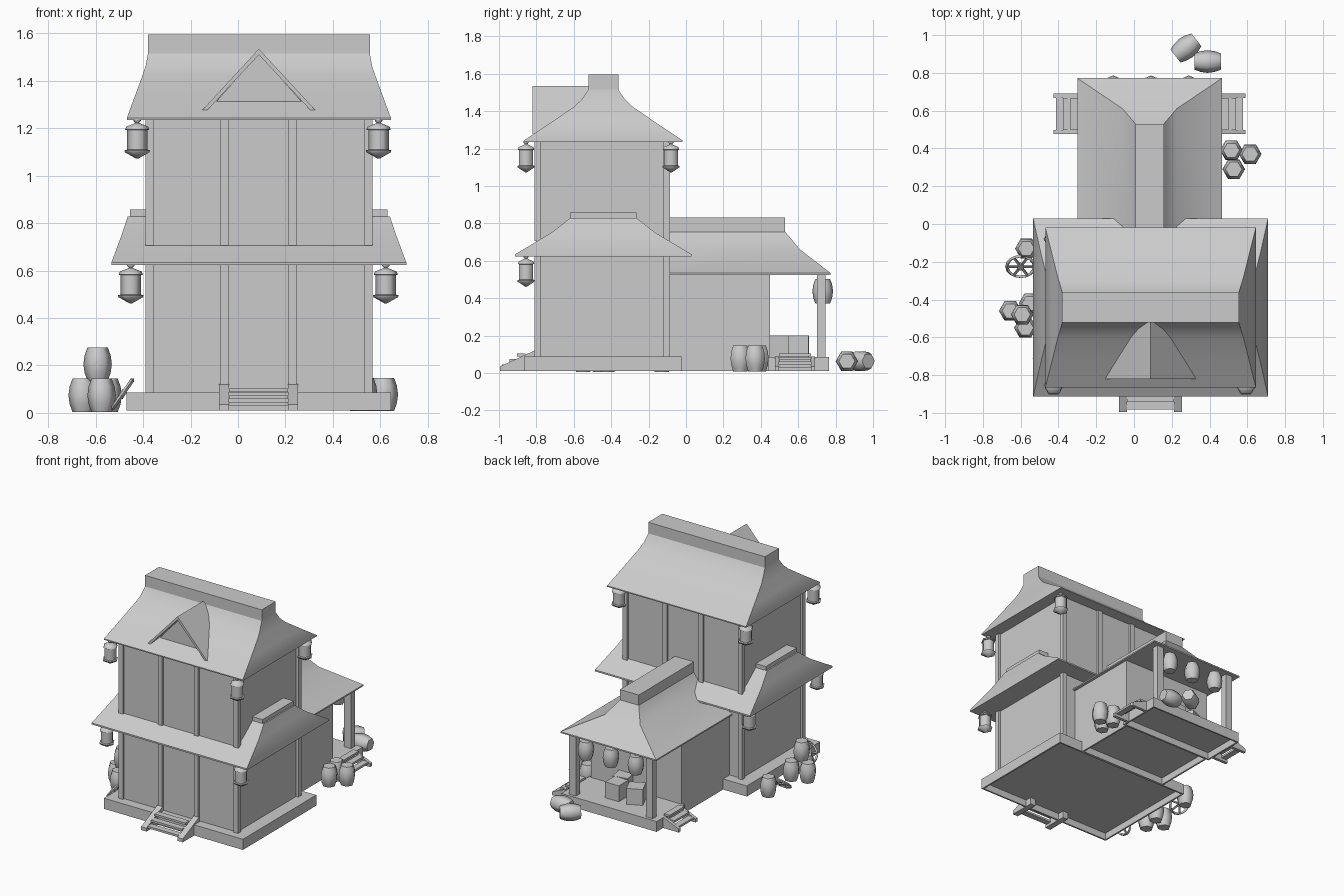
import bpy, bmesh, math
from mathutils import Matrix

cube = bpy.data.objects.get("Cube")
if cube:
    bpy.data.objects.remove(cube, do_unlink=True)

grey = bpy.data.materials.new("plain_grey")
grey.use_nodes = True
grey.diffuse_color = (0.6, 0.6, 0.6, 1)
grey.node_tree.nodes["Principled BSDF"].inputs["Base Color"].default_value = (0.6, 0.6, 0.6, 1)


def skin(name, rings, matrix=None, smooth=0):
    """Join closed rings of points with quads and cap both ends."""
    bm = bmesh.new()
    loops = [[bm.verts.new(p) for p in ring] for ring in rings]
    for a, b in zip(loops, loops[1:]):
        for i in range(len(a)):
            j = (i + 1) % len(a)
            bm.faces.new((a[i], a[j], b[j], b[i]))
    bm.faces.new(loops[0])
    bm.faces.new(loops[-1])
    bmesh.ops.recalc_face_normals(bm, faces=bm.faces)
    mesh = bpy.data.meshes.new(name)
    bm.to_mesh(mesh)
    bm.free()
    mesh.materials.append(grey)
    obj = bpy.data.objects.new(name, mesh)
    bpy.context.collection.objects.link(obj)
    if matrix:
        obj.matrix_world = matrix
    if smooth:
        bpy.ops.object.select_all(action='DESELECT')
        obj.select_set(True)
        bpy.context.view_layer.objects.active = obj
        bpy.ops.object.shade_smooth_by_angle(angle=math.radians(smooth))
    return obj


def rect(x0, x1, y0, y1, z):
    return [(x0, y0, z), (x1, y0, z), (x1, y1, z), (x0, y1, z)]


def box(name, x0, x1, y0, y1, z0, z1, matrix=None):
    return skin(name, [rect(x0, x1, y0, y1, z0), rect(x0, x1, y0, y1, z1)], matrix)


def hollow_box(name, x0, x1, y0, y1, z0, z1, t=0.012, depth=0.05):
    """A box whose underside is recessed inside a thin rim."""
    inner = (x0 + t, x1 - t, y0 + t, y1 - t)
    outer = (x0, x1, y0, y1)
    skin(name, [rect(*inner, z0 + depth), rect(*inner, z0), rect(*outer, z0), rect(*outer, z1)])


def lathe(name, profile, matrix, sides=6, smooth=65):
    turn = [math.tau * i / sides for i in range(sides)]
    rings = [[(r * math.cos(t), r * math.sin(t), z) for t in turn] for r, z in profile]
    return skin(name, rings, matrix, smooth)


def place(x, y, z, axis='Z', degrees=0):
    return Matrix.Translation((x, y, z)) @ Matrix.Rotation(math.radians(degrees), 4, axis)


CX, CY = 0.088, -0.442


def main_roof(name, levels):
    rings = [rect(CX - hx, CX + hx, CY - hy, CY + hy, z) for hx, hy, z in levels]
    skin(name, rings, smooth=32)


# Platforms and walls
hollow_box("main_platform", -0.47, 0.645, -0.865, -0.025, 0.01, 0.087)
hollow_box("porch_platform", -0.3, 0.465, 0.44, 0.765, 0.01, 0.085)
box("main_walls", -0.375, 0.55, -0.795, -0.1, 0.08, 1.25)
hollow_box("wing_walls", -0.28, 0.445, -0.03, 0.45, 0.01, 0.535)
box("wing_wall_joint", -0.28, 0.445, -0.11, -0.02, 0.08, 0.535)

# Timber posts on both storeys, front and back
for level, z0, z1 in (("lower", 0.085, 0.635), ("upper", 0.705, 1.245)):
    for side, y in (("front", -0.793), ("back", -0.102)):
        for x in (-0.373, -0.058, 0.23, 0.55):
            box(f"{level}_{side}_post", x - 0.017, x + 0.017, y - 0.017, y + 0.017, z0, z1)
for x in (-0.228, 0.388):
    box("porch_post", x - 0.027, x + 0.027, 0.7, 0.745, 0.08, 0.54)

# Flared roofs with ridge caps
main_roof("upper_roof", [(0.557, 0.424, 1.235), (0.557, 0.424, 1.243), (0.523, 0.286, 1.335),
                         (0.49, 0.155, 1.425), (0.477, 0.113, 1.465), (0.468, 0.08, 1.515)])
main_roof("upper_ridge", [(0.468, 0.08, 1.5), (0.468, 0.08, 1.595)])
main_roof("lower_roof", [(0.622, 0.472, 0.623), (0.622, 0.472, 0.634), (0.578, 0.275, 0.752),
                         (0.553, 0.178, 0.828)])
main_roof("lower_ridge", [(0.543, 0.178, 0.8), (0.543, 0.178, 0.857)])
wing = [(0.383, 0.772, 0.525), (0.383, 0.772, 0.535), (0.143, 0.61, 0.66), (0.075, 0.53, 0.755)]
skin("wing_roof", [rect(0.083 - h, 0.083 + h, -0.1, y, z) for h, y, z in wing], smooth=32)
box("wing_ridge", 0.008, 0.158, -0.11, 0.53, 0.74, 0.83)

# Dormer: a gable wall under two thin roof slopes
gable = [(-0.13, 1.27), (0.306, 1.27), (CX, 1.515)]
skin("dormer_gable", [[(x, y, z) for x, z in gable] for y in (-0.762, -0.46)])
for s in (-1, 1):
    slope = [(0, 1.535), (0, 1.51), (0.217, 1.277), (0.238, 1.277)]
    skin("dormer_slope", [[(CX + s * x, y, z) for x, z in slope] for y in (-0.82, -0.46)])


# Stairs: two sloping side boards and three treads, leading down along local -y
def stairs(name, matrix, half, rail, run, high, inner):
    side = [(-run, 0.01), (-run, 0.035), (inner, high), (inner, 0.01)]
    for s in (-1, 1):
        skin(name + "_side", [[(s * x, y, z) for y, z in side] for x in (half - rail, half)], matrix)
    w = half - rail
    for i in range(3):
        y = -run + 0.012 + i * (run - 0.01) / 3
        box(name + "_tread", -w, w, y, y + 0.045, 0.03 + i * 0.029, 0.045 + i * 0.029, matrix)


stairs("front_stairs", place(0.087, -0.865, 0), 0.167, 0.043, 0.13, 0.122, 0.06)
stairs("left_stairs", place(0.465, 0.583, 0, 'Z', 90), 0.107, 0.022, 0.125, 0.088, 0.0)
stairs("right_stairs", place(-0.3, 0.583, 0, 'Z', -90), 0.107, 0.022, 0.125, 0.088, 0.0)

# Six sided lanterns hung from the eaves
lantern = [(0.004, -0.165), (0.052, -0.138), (0.054, -0.13), (0.043, -0.127), (0.043, -0.045),
           (0.051, -0.043), (0.046, -0.03), (0.016, -0.018), (0.008, -0.014), (0.016, -0.006),
           (0.016, 0.002)]
for x, y, z in ((-0.425, -0.855, 1.237), (0.593, -0.855, 1.237), (-0.425, -0.08, 1.237),
                (0.593, -0.08, 1.237), (-0.452, -0.855, 0.626), (0.623, -0.855, 0.626),
                (-0.452, -0.08, 0.626)):
    lathe("lantern", lantern, place(x, y, z), smooth=62)

# Barrels: standing, stacked, lying, and hung as porch lamps
barrel = [(0.043, -0.07), (0.055, -0.037), (0.06, 0), (0.055, 0.037), (0.043, 0.07)]
for x, y, z in ((-0.655, -0.46, 0.074), (-0.575, -0.55, 0.074), (-0.55, -0.42, 0.074),
                (-0.592, -0.48, 0.206), (-0.57, -0.13, 0.074), (0.515, 0.39, 0.078),
                (0.615, 0.37, 0.078), (0.528, 0.29, 0.078)):
    lathe("barrel", barrel, place(x, y, z))
flat = Matrix.Rotation(math.radians(90), 4, 'Y') @ Matrix.Rotation(math.radians(30), 4, 'Z')
lathe("lying_barrel", barrel, place(0.39, 0.86, 0.063) @ flat)
lathe("lying_barrel", barrel, place(0.275, 0.932, 0.063, 'Z', 38) @ flat)
for x in (-0.11, 0.09, 0.29):
    lathe("porch_lamp", [(r * 0.92, z * 0.93) for r, z in barrel], place(x, 0.731, 0.437), 8)
    lathe("porch_lamp_cord", [(0.005, 0.49), (0.005, 0.53)], place(x, 0.731, 0))

# Crates on the porch
for x, y, turn in ((0.135, 0.6, 0), (-0.01, 0.585, 25), (0.16, 0.485, 10)):
    box("crate", -0.055, 0.055, -0.055, 0.055, 0, 0.115, place(x, y, 0.085, 'Z', turn))


# Cart wheels: rim, hub and spokes
def wheel(matrix):
    bpy.ops.mesh.primitive_torus_add(major_segments=16, minor_segments=4,
                                     major_radius=0.073, minor_radius=0.009)
    rim = bpy.context.object
    rim.name = "wheel_rim"
    rim.data.materials.append(grey)
    rim.matrix_world = matrix
    lathe("wheel_hub", [(0.018, -0.012), (0.018, 0.012)], matrix, 8, 50)
    for i in range(3):
        spin = matrix @ Matrix.Rotation(math.pi * i / 3, 4, 'Z')
        box("wheel_spoke", -0.07, 0.07, -0.006, 0.006, -0.005, 0.005, spin)


wheel(place(-0.6, -0.225, 0.068, 'X', 42))
wheel(place(-0.487, -0.71, 0.079, 'Y', -55))
